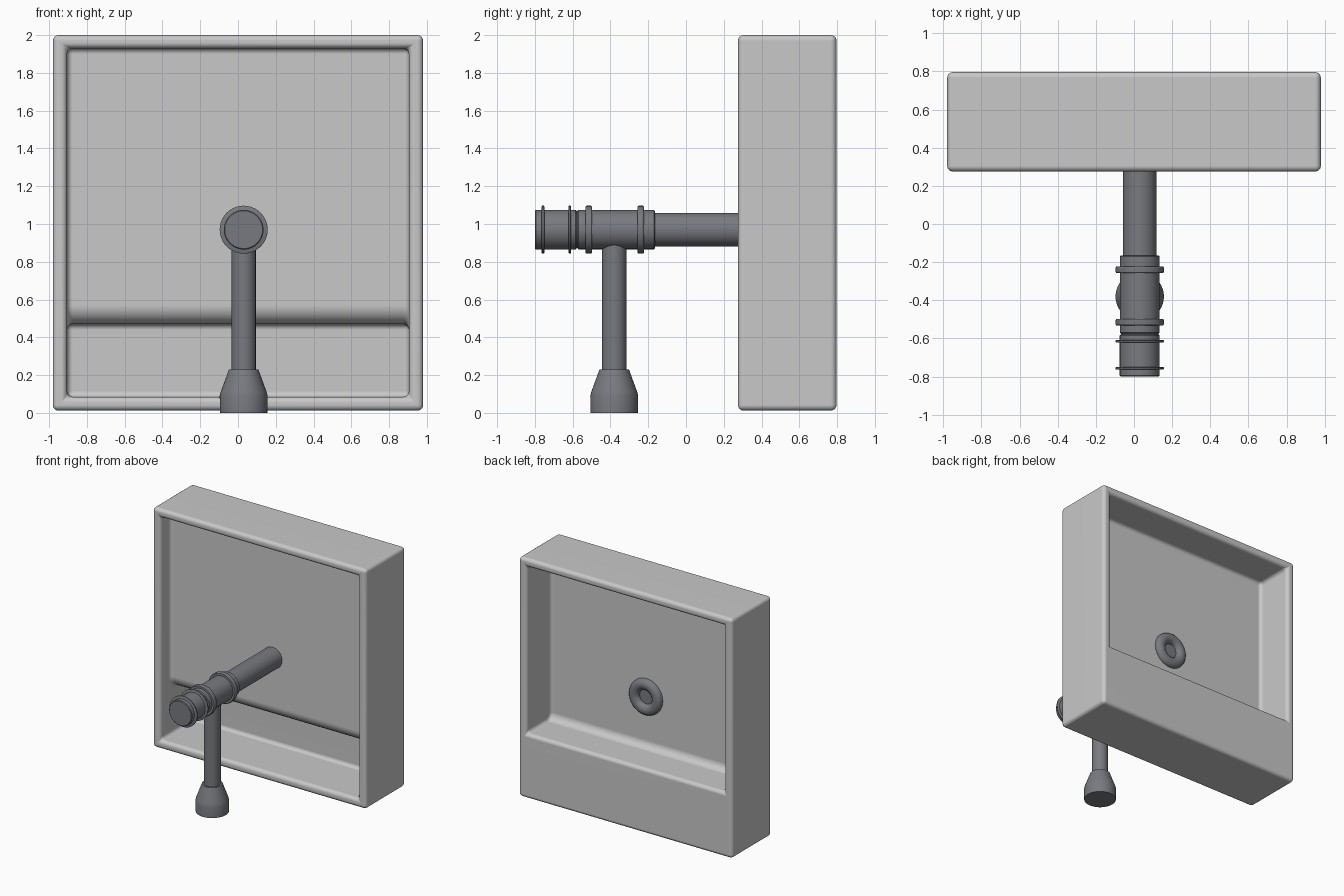
import bpy, bmesh, math
from mathutils import Matrix, Vector

if "Cube" in bpy.data.objects:
    bpy.data.objects.remove(bpy.data.objects["Cube"])


def material(name, rgb):
    m = bpy.data.materials.new(name)
    m.diffuse_color = (*rgb, 1)
    m.use_nodes = True
    m.node_tree.nodes["Principled BSDF"].inputs["Base Color"].default_value = m.diffuse_color
    return m


ceramic = material("light grey ceramic", (0.58, 0.58, 0.58))
metal = material("dark grey metal", (0.19, 0.195, 0.215))


def make(name, bm, mat):
    bmesh.ops.recalc_face_normals(bm, faces=bm.faces)
    me = bpy.data.meshes.new(name)
    bm.to_mesh(me)
    bm.free()
    ob = bpy.data.objects.new(name, me)
    bpy.context.collection.objects.link(ob)
    me.materials.append(mat)
    return ob


def activate(ob):
    bpy.ops.object.select_all(action='DESELECT')
    ob.select_set(True)
    bpy.context.view_layer.objects.active = ob


def prism(name, profile, half):
    """Extrude a (y, z) outline across x."""
    bm = bmesh.new()
    f = bm.faces.new([bm.verts.new((-half, y, z)) for y, z in profile])
    r = bmesh.ops.extrude_face_region(bm, geom=[f])
    vs = [v for v in r["geom"] if isinstance(v, bmesh.types.BMVert)]
    bmesh.ops.translate(bm, verts=vs, vec=(2 * half, 0, 0))
    return make(name, bm, ceramic)


def corner(y, z, r, n=6):
    """Rounded corner going from the horizontal side to the vertical one."""
    return [(y + r + r * math.cos(a), z + r + r * math.sin(a))
            for a in (-math.pi / 2 - i * math.pi / 2 / n for i in range(n + 1))]


def lathe(name, profile, origin, along_y=False, n=40):
    """Spin (radius, distance) pairs round z, or round y."""
    bm = bmesh.new()
    rings = []
    for r, h in profile:
        ring = []
        for i in range(n):
            a = 2 * math.pi * i / n
            p = (r * math.cos(a), h, r * math.sin(a)) if along_y else (r * math.cos(a), r * math.sin(a), h)
            ring.append(bm.verts.new(Vector(p) + Vector(origin)))
        rings.append(ring)
    for a, b in zip(rings, rings[1:]):
        for i in range(n):
            bm.faces.new((a[i], a[(i + 1) % n], b[(i + 1) % n], b[i]))
    bm.faces.new(rings[0])
    bm.faces.new(rings[-1])
    ob = make(name, bm, metal)
    activate(ob)
    bpy.ops.object.shade_smooth_by_angle(angle=math.radians(32))
    return ob


# basin: outer block with an L-shaped front cavity and a rear bowl cavity
basin = prism("basin", [(0.275, 0.012), (0.797, 0.012), (0.797, 2), (0.275, 2)], 0.98)
front_cut = prism("front_cut", [(0.1, 0.085), (0.72, 0.085), (0.72, 0.47)]
                  + corner(0.41, 0.47, 0.1) + [(0.41, 1.93), (0.1, 1.93)], 0.905)
back_cut = prism("back_cut", [(0.95, 0.55)] + corner(0.475, 0.55, 0.06)
                 + [(0.475, 1.93), (0.95, 1.93)], 0.905)
activate(basin)
for cut in (front_cut, back_cut):
    mod = basin.modifiers.new("cut", 'BOOLEAN')
    mod.object = cut
    mod.operation = 'DIFFERENCE'
    mod.solver = 'EXACT'
    bpy.ops.object.modifier_apply(modifier=mod.name)
for cut in (front_cut, back_cut):
    bpy.data.objects.remove(cut)
bev = basin.modifiers.new("round_edges", 'BEVEL')
bev.width = 0.03
bev.segments = 4
bev.limit_method = 'ANGLE'
bev.angle_limit = math.radians(40)
bev.use_clamp_overlap = False
bpy.ops.object.modifier_apply(modifier=bev.name)
bpy.ops.object.shade_smooth_by_angle(angle=math.radians(40))
wn = basin.modifiers.new("weighted_normals", 'WEIGHTED_NORMAL')
wn.keep_sharp = True

X, Z = 0.03, 0.97

# horizontal pipe into the basin
lathe("drain_pipe", [(0.088, -0.2), (0.088, 0.44)], (X, 0, Z), True)

# tee body and cleanout cap
lathe("tee_body", [(0.098, -0.585), (0.098, -0.575), (0.104, -0.57), (0.104, -0.17),
                   (0.098, -0.165)], (X, 0, Z), True)
lathe("end_cap", [(0.1, -0.8), (0.105, -0.795), (0.105, -0.585), (0.1, -0.58)], (X, 0, Z), True)

# raised collars along the tee
for i, (y, w) in enumerate([(-0.757, 0.007), (-0.615, 0.007), (-0.515, 0.018), (-0.24, 0.018)]):
    e = w * 0.4
    lathe(f"collar_{i + 1}", [(0.122, y - w), (0.127, y - w + e), (0.127, y + w - e),
                              (0.122, y + w)], (X, 0, Z), True)

# down pipe with flared foot
lathe("down_pipe", [(0.064, 0.2), (0.064, 0.95)], (X, -0.38, 0), n=32)
lathe("pipe_foot", [(0.125, 0), (0.127, 0.09), (0.122, 0.11), (0.078, 0.23)], (X, -0.38, 0))

# rounded drain flange inside the bowl
ring = [(0.105 + 0.045 * math.cos(a), 0.478 + 0.04 * math.sin(a))
        for a in (i * math.pi / 10 for i in range(11))]
lathe("drain_flange", [(0.15, 0.46)] + ring, (X, 0, Z), True)
